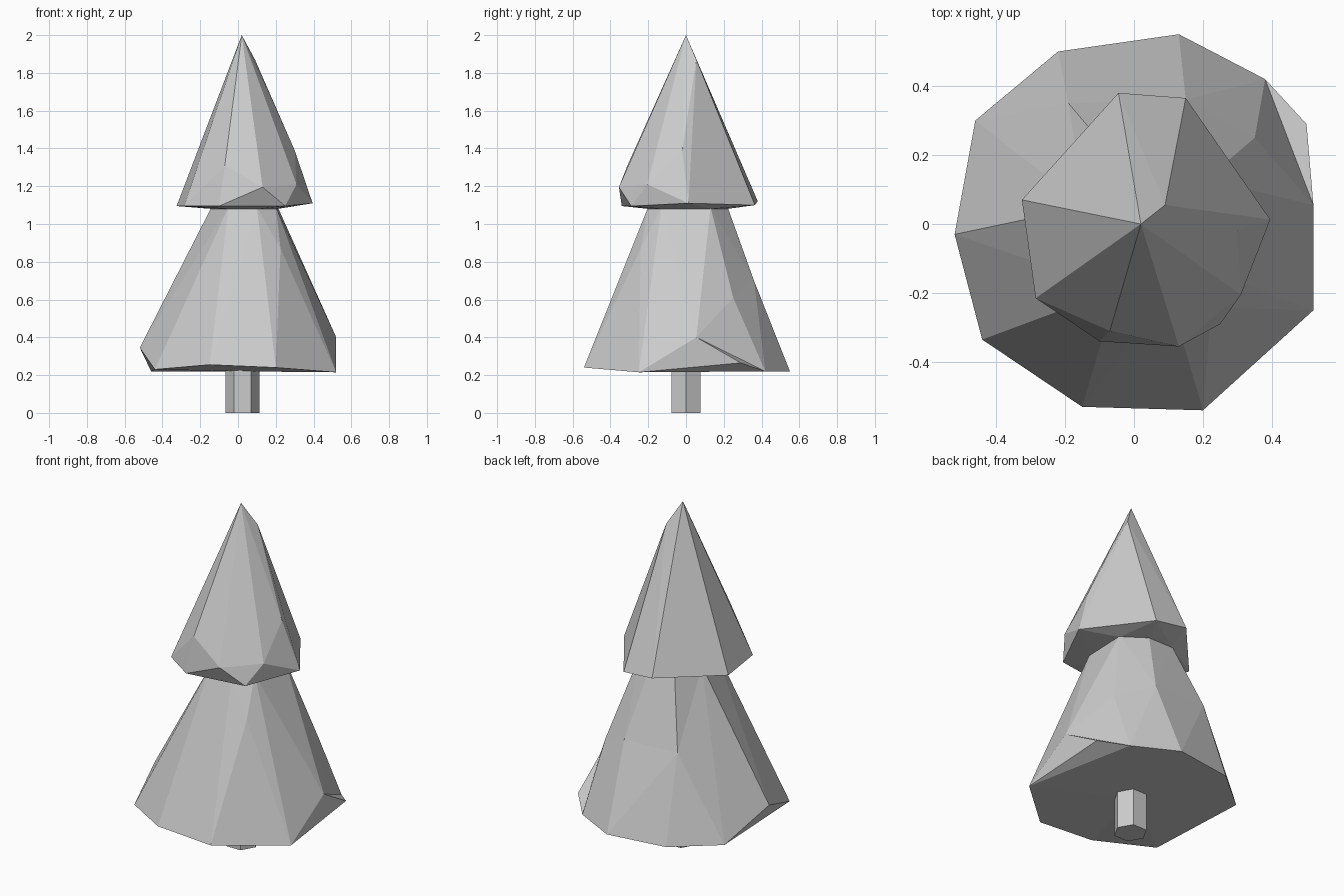
import bpy, bmesh

if "Cube" in bpy.data.objects:
    bpy.data.objects.remove(bpy.data.objects["Cube"])


def finish(name, bm):
    bmesh.ops.recalc_face_normals(bm, faces=bm.faces[:])
    mesh = bpy.data.meshes.new(name)
    bm.to_mesh(mesh)
    bm.free()
    obj = bpy.data.objects.new(name, mesh)
    bpy.context.collection.objects.link(obj)
    return obj


# Trunk: six-sided post
bpy.ops.mesh.primitive_cylinder_add(vertices=6, radius=0.09, depth=0.26,
                                    location=(0.025, 0, 0.13), rotation=(0, 0, 1.5708))
bpy.context.object.name = "trunk"

# Lower foliage: irregular rim, a few bumps, narrow neck
rim = [(.13, .55, .22), (.38, .42, .22), (.50, .29, .265), (.52, .055, .40),
       (.52, -.25, .215), (.20, -.54, .24), (-.15, -.53, .255), (-.44, -.335, .23),
       (-.52, -.03, .345), (-.46, .30, .22), (-.22, .50, .22)]
bumps = [(.35, .25, .61), (.225, -.24, .87), (-.19, .35, .71), (.15, .36, .70)]
neck = [(x, y, 1.09) for x, y in [(.20, -.13), (.21, .13), (.08, .22), (-.08, .22),
                                  (-.14, .05), (-.05, -.19), (.10, -.20)]]
sides = [(0, 1, 14), (1, 11, 14), (1, 2, 3), (1, 3, 11), (3, 4, 15), (3, 15, 16),
         (3, 16, 11), (11, 16, 14), (14, 16, 17), (0, 10, 13), (0, 13, 14),
         (14, 17, 18), (13, 14, 18), (9, 10, 13), (9, 13, 19), (13, 18, 19),
         (8, 9, 19), (7, 8, 20), (8, 19, 20), (6, 7, 20), (6, 20, 21), (5, 6, 21),
         (5, 12, 21), (12, 15, 21), (4, 5, 12), (4, 12, 15)]
bm = bmesh.new()
v = [bm.verts.new(p) for p in rim + bumps + neck]
for f in sides:
    bm.faces.new([v[i] for i in f])
bm.faces.new(v[15:22])
# underside: three lifted corners, then a fan
for f in [(1, 2, 4), (2, 3, 4), (7, 8, 9)]:
    bm.faces.new([v[i] for i in f])
centre = bm.verts.new((0, 0, .22))
loop = [0, 1, 4, 5, 6, 7, 9, 10]
for a, b in zip(loop, loop[1:] + loop[:1]):
    bm.faces.new((v[a], v[b], centre))
finish("lower_foliage", bm)

# Upper foliage: faceted convex cone
points = [(-.325, .07, 1.095), (-.045, .38, 1.12), (.15, .365, 1.10), (.395, .013, 1.11),
          (.31, -.205, 1.21), (.25, -.29, 1.095), (.13, -.355, 1.195), (-.10, -.34, 1.095),
          (-.285, -.215, 1.095), (.02, 0, 2), (.09, .055, 1.87), (.30, -.02, 1.39),
          (-.07, -.31, 1.31)]
points += [(x, y, 1.08) for x, y, _ in neck]
bm = bmesh.new()
for p in points:
    bm.verts.new(p)
hull = bmesh.ops.convex_hull(bm, input=bm.verts[:])
spare = {g for g in hull["geom_interior"] + hull["geom_unused"]
         if isinstance(g, bmesh.types.BMVert)}
bmesh.ops.delete(bm, geom=list(spare), context='VERTS')
finish("upper_foliage", bm)
